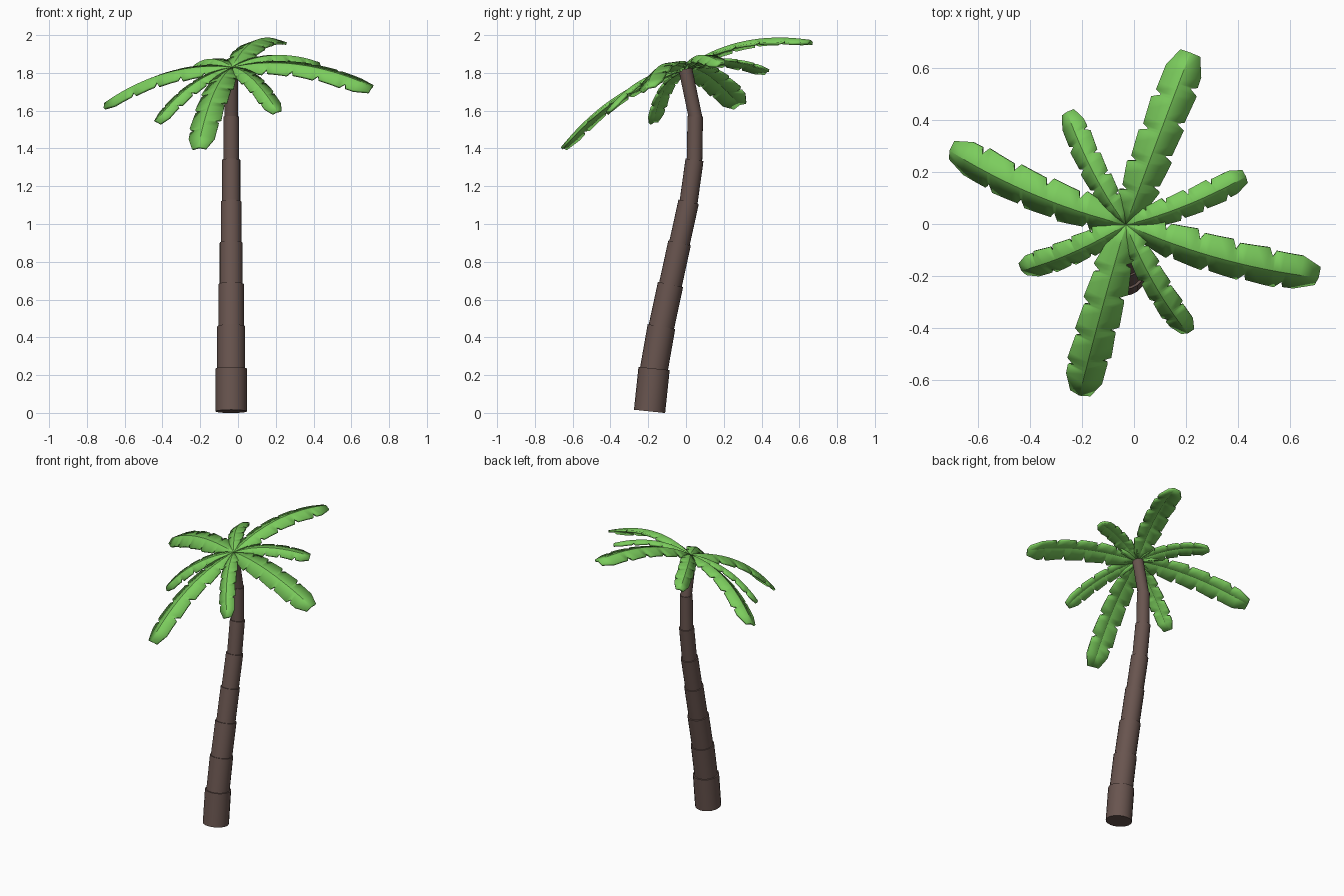
import bpy
import math
from mathutils import Vector

if "Cube" in bpy.data.objects:
    bpy.data.objects.remove(bpy.data.objects["Cube"])


def material(name, color):
    m = bpy.data.materials.new(name)
    m.diffuse_color = (*color, 1)
    m.use_nodes = True
    m.node_tree.nodes["Principled BSDF"].inputs["Base Color"].default_value = m.diffuse_color
    return m


BARK = material("bark", (0.14, 0.09, 0.078))
LEAF = material("leaf", (0.20, 0.61, 0.11))


def smooth(ob, angle):
    bpy.ops.object.select_all(action='DESELECT')
    ob.select_set(True)
    bpy.context.view_layer.objects.active = ob
    bpy.ops.object.shade_smooth_by_angle(angle=math.radians(angle))


# Trunk: stacked straight segments following a bent line (y, z), thinner upwards
TRUNK_X = -0.036
line = [(-0.193, 0.008), (-0.169, 0.235), (-0.130, 0.457), (-0.082, 0.68),
        (-0.034, 0.90), (0.014, 1.118), (0.045, 1.34), (0.049, 1.57), (-0.003, 1.82)]
radii = [0.083, 0.074, 0.068, 0.061, 0.055, 0.048, 0.041, 0.036]
for i, r in enumerate(radii):
    a = Vector((TRUNK_X, *line[i]))
    b = Vector((TRUNK_X, *line[i + 1]))
    d = (b - a).normalized()
    if i:
        a -= d * 0.012          # tuck into the wider segment below
    bpy.ops.mesh.primitive_cylinder_add(vertices=20, radius=r, depth=(b - a).length,
                                        location=(a + b) / 2)
    ob = bpy.context.object
    ob.name = f"trunk_segment_{i + 1}"
    ob.rotation_mode = 'QUATERNION'
    ob.rotation_quaternion = d.to_track_quat('Z', 'Y')
    ob.data.materials.append(BARK)
    smooth(ob, 35)


# Frond outlines: (position along the rib, share of half width) with torn notches
def edge(notches):
    pts = [(0, 0.08), (0.1, 0.6)]
    for n in notches:
        full = min(1.0, 0.72 + n * 0.9)
        pts += [(n - 0.025, full), (n, full - 0.42), (n + 0.015, full - 0.1)]
    return pts + [(0.91, 0.88), (1, 0.48)]


EDGES = (edge([0.2, 0.38, 0.57, 0.76]), edge([0.27, 0.46, 0.65, 0.84]))


def width_at(pts, t):
    for (t0, w0), (t1, w1) in zip(pts, pts[1:]):
        if t <= t1:
            return w0 + (w1 - w0) * (t - t0) / (t1 - t0)
    return pts[-1][1]


STEPS = sorted({round(t, 4) for e in EDGES for t, _ in e})
CROWN = Vector((-0.03, 0, 1.825))
UP = Vector((-0.18, -0.43, 1)).normalized()      # the whole crown leans


# Frond: folded strip swept along an arching rib, then thickened
def frond(name, tip, half_width, bulge):
    tip = Vector(tip)
    ctrl = (CROWN + tip) / 2 + UP * bulge * 2
    side = (tip - CROWN).cross(UP).normalized()
    verts, faces = [], []
    for t in STEPS:
        p = CROWN * (1 - t) ** 2 + ctrl * 2 * t * (1 - t) + tip * t * t
        tangent = (ctrl - CROWN) * (1 - t) + (tip - ctrl) * t
        normal = side.cross(tangent).normalized()
        l, r = (width_at(e, t) * half_width for e in EDGES)
        verts += [p - side * l - normal * l * 0.32, p, p + side * r - normal * r * 0.32]
    for k in range(len(STEPS) - 1):
        for j in (0, 1):
            v = 3 * k + j
            faces.append((v, v + 1, v + 4, v + 3))
    me = bpy.data.meshes.new(name)
    me.from_pydata(verts, [], faces)
    me.materials.append(LEAF)
    ob = bpy.data.objects.new(name, me)
    bpy.context.collection.objects.link(ob)
    s = ob.modifiers.new("thickness", 'SOLIDIFY')
    s.thickness = 0.014
    s.offset = 0
    smooth(ob, 30)


big = [(0.217, 0.658, 1.968), (0.708, -0.203, 1.722),
       (-0.208, -0.655, 1.405), (-0.705, 0.283, 1.635)]
small = [(0.428, 0.183, 1.85), (0.207, -0.415, 1.595),
         (-0.43, -0.175, 1.54), (-0.255, 0.43, 1.81)]
for i, tip in enumerate(big):
    frond(f"large_frond_{i + 1}", tip, 0.08, 0.07)
for i, tip in enumerate(small):
    frond(f"small_frond_{i + 1}", tip, 0.054, 0.055)
